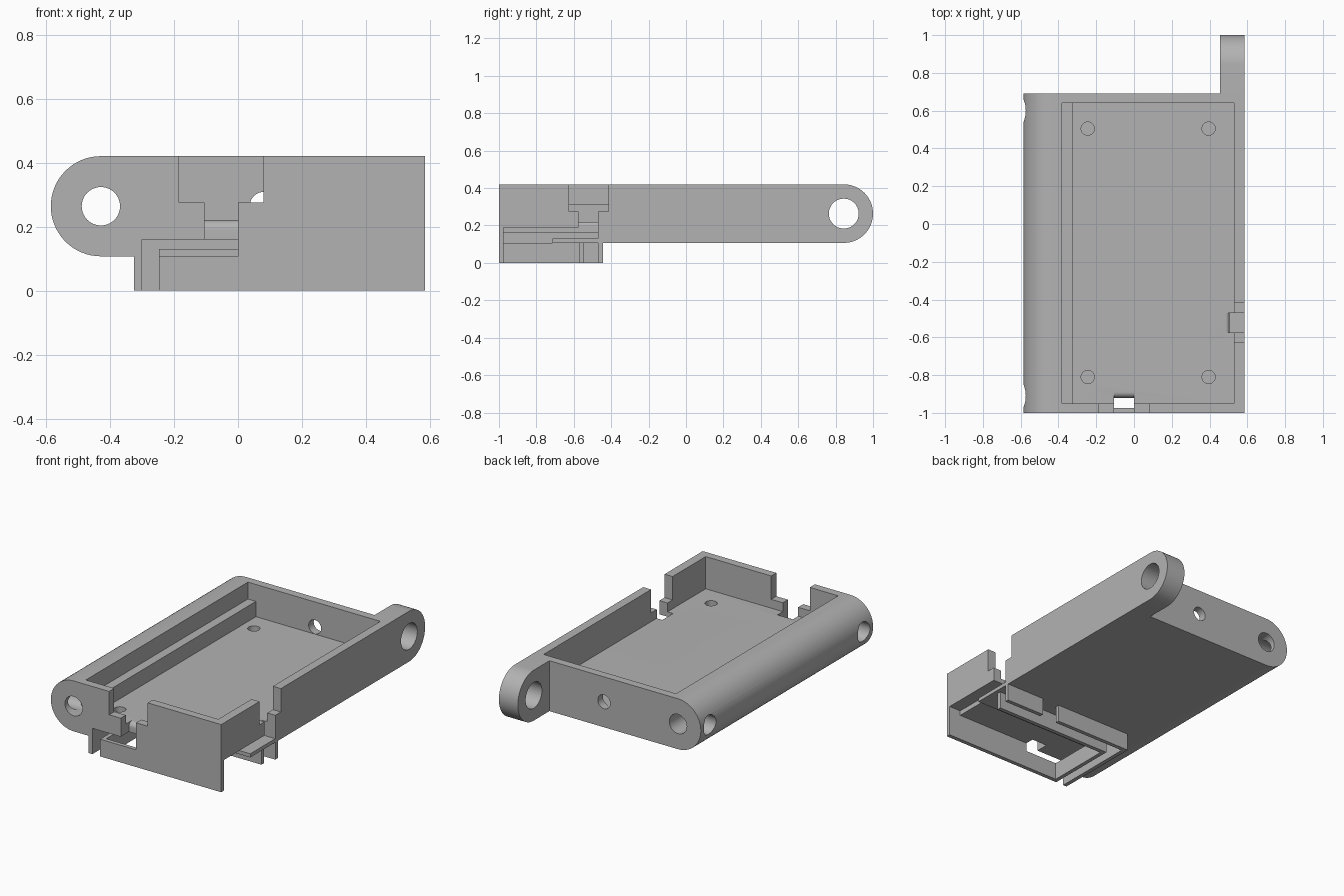
import bpy, bmesh
from math import sin, cos, pi, radians

cube = bpy.data.objects.get("Cube")
if cube:
    bpy.data.objects.remove(cube)

grey = bpy.data.materials.new("plain_grey")
grey.use_nodes = True
grey.diffuse_color = (0.45, 0.45, 0.45, 1)
grey.node_tree.nodes["Principled BSDF"].inputs["Base Color"].default_value = (0.45, 0.45, 0.45, 1)


def prism(name, pts, axis, a, b):
    """Extrude a 2D outline along an axis, from a to b."""
    place = {"x": lambda u, v: (a, u, v), "y": lambda u, v: (u, a, v),
             "z": lambda u, v: (u, v, a)}[axis]
    bm = bmesh.new()
    face = bm.faces.new([bm.verts.new(place(u, v)) for u, v in pts])
    moved = bmesh.ops.extrude_face_region(bm, geom=[face])["geom"]
    step = [(b - a) if axis == k else 0 for k in "xyz"]
    bmesh.ops.translate(bm, vec=step, verts=[g for g in moved if isinstance(g, bmesh.types.BMVert)])
    bmesh.ops.recalc_face_normals(bm, faces=bm.faces)
    mesh = bpy.data.meshes.new(name)
    bm.to_mesh(mesh)
    bm.free()
    mesh.materials.append(grey)
    obj = bpy.data.objects.new(name, mesh)
    bpy.context.collection.objects.link(obj)
    return obj


def box(name, x, y, z):
    return prism(name, [(x[0], y[0]), (x[1], y[0]), (x[1], y[1]), (x[0], y[1])], "z", *z)


def arc(cu, cv, r, start, end, n=24):
    angles = [radians(start + (end - start) * i / n) for i in range(n + 1)]
    return [(cu + r * cos(t), cv + r * sin(t)) for t in angles]


def rod(u, v, r, axis, a, b):
    return prism("cutter", arc(u, v, r, 0, 360, 40)[:-1], axis, a, b)


def cut(target, cutter):
    cutter.hide_render = True
    mod = target.modifiers.new("cut", "BOOLEAN")
    mod.operation, mod.solver, mod.object = "DIFFERENCE", "EXACT", cutter
    bpy.context.view_layer.objects.active = target
    bpy.ops.object.modifier_apply(modifier=mod.name)
    bpy.data.objects.remove(cutter)


def smooth(obj):
    bpy.ops.object.select_all(action="DESELECT")
    obj.select_set(True)
    bpy.context.view_layer.objects.active = obj
    bpy.ops.object.shade_smooth_by_angle(angle=radians(30))


LOW, TOP, MID, R = 0.107, 0.42, 0.2635, 0.1565
FLOOR, LEDGE = 0.22, 0.315

# Main tray with one rounded long side
outline = [(0.585, LOW), (0.585, TOP)] + arc(-0.4285, MID, R, 90, 270, 32)
tray = prism("tray_body", outline, "y", -1, 0.69)

# Tray hollow, with a ledge along the rounded side
cut(tray, prism("cutter", [(-0.325, FLOOR), (0.53, FLOOR), (0.53, 0.5), (-0.38, 0.5),
                           (-0.38, LEDGE), (-0.325, LEDGE)], "y", -0.95, 0.64))

# Cable pocket under the floor, and its openings
cut(tray, box("cutter", (-0.30, 0.7), (-0.975, -0.47), (0.05, 0.16)))
cut(tray, box("cutter", (0.505, 0.7), (-0.975, -0.575), (0.05, 0.19)))
cut(tray, box("cutter", (-0.30, 0), (-1.1, -0.96), (0.05, 0.16)))

# Wide upper slots in the front and side walls
cut(tray, box("cutter", (-0.185, 0.08), (-1.1, -0.93), (0.275, 0.5)))
cut(tray, box("cutter", (0.51, 0.7), (-0.625, -0.415), (0.275, 0.5)))

# Narrow necks running down through the floor, with a rounded inner lip
neck = [(-1.1, 0.05), (-0.92, 0.05)] + arc(-0.89, 0.19, 0.03, 180, 90, 8)
cut(tray, prism("cutter", neck + [(-0.89, 0.3), (-1.1, 0.3)], "x", -0.105, 0))
neck = [(0.7, 0.05), (0.505, 0.05)] + arc(0.485, 0.2, 0.02, 0, 90, 8)
cut(tray, prism("cutter", neck + [(0.485, 0.3), (0.7, 0.3)], "y", -0.575, -0.47))

# Long bore in the rounded side, with a cross hole near each end
cut(tray, rod(-0.4285, MID, 0.06, "y", -1.1, 0.8))
for y in (-0.91, 0.6):
    cut(tray, rod(y, MID, 0.06, "x", -0.7, -0.4285))

# Round hole in the back wall
cut(tray, rod(0.08, 0.265, 0.043, "y", 0.6, 0.8))

# Blind screw holes in the floor
for x in (-0.245, 0.395):
    for y in (-0.81, 0.505):
        cut(tray, rod(x, y, 0.035, "z", 0.175, 0.27))
smooth(tray)

# Hinge lug at the back corner
lug = prism("hinge_lug", [(0.69, TOP), (0.69, LOW)] + arc(0.8435, MID, R, -90, 90, 32), "x", 0.455, 0.585)
cut(lug, rod(0.8435, MID, 0.08, "x", 0.4, 0.7))
smooth(lug)

# Plate closing the rear of the cable pocket
box("pocket_plate", (-0.247, 0.585), (-0.715, -0.47), (LOW, 0.13))

# Thin walls below the tray: inner frame, then outer guide
box("front_skirt", (-0.247, 0.585), (-1, -0.975), (0, LOW))
box("inner_side_wall", (-0.247, -0.222), (-0.975, -0.545), (0, LOW))
box("inner_back_wall", (-0.222, 0.56), (-0.57, -0.545), (0, LOW))
box("outer_side_wall", (-0.325, -0.30), (-1, -0.445), (0, LOW))
box("outer_back_wall_right", (-0.30, 0.2), (-0.47, -0.445), (0, LOW))
box("outer_back_wall_left", (0.32, 0.585), (-0.47, -0.445), (0, LOW))
